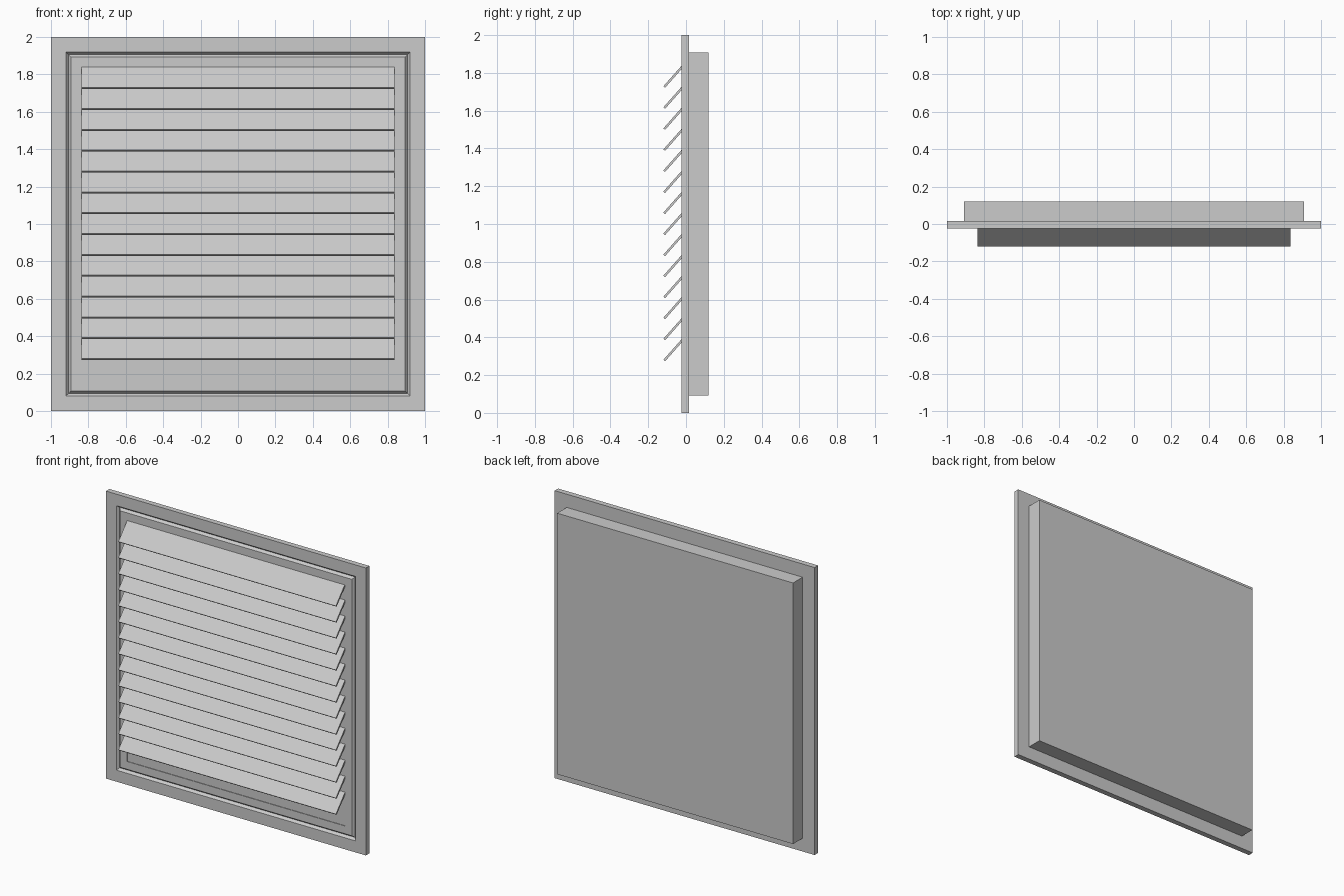
import bpy, bmesh

if "Cube" in bpy.data.objects:
    bpy.data.objects.remove(bpy.data.objects["Cube"])

CENTRE_Z = 1.0


def finish(bm, name):
    bmesh.ops.recalc_face_normals(bm, faces=bm.faces)
    mesh = bpy.data.meshes.new(name)
    bm.to_mesh(mesh)
    bm.free()
    obj = bpy.data.objects.new(name, mesh)
    bpy.context.collection.objects.link(obj)
    return obj


def square_loft(name, profile):
    """Skin concentric squares given as (half size, y), capped at both ends."""
    bm = bmesh.new()
    rings = [[bm.verts.new((sx * h, y, CENTRE_Z + sz * h))
              for sx, sz in ((-1, -1), (1, -1), (1, 1), (-1, 1))]
             for h, y in profile]
    for a, b in zip(rings, rings[1:]):
        for i in range(4):
            j = (i + 1) % 4
            bm.faces.new((a[i], a[j], b[j], b[i]))
    bm.faces.new(rings[0])
    bm.faces.new(rings[-1])
    return finish(bm, name)


def extrude_x(name, profile, half_width):
    """Extrude a (y, z) outline symmetrically along x."""
    bm = bmesh.new()
    face = bm.faces.new([bm.verts.new((-half_width, y, z)) for y, z in profile])
    new = bmesh.ops.extrude_face_region(bm, geom=[face])["geom"]
    bmesh.ops.translate(bm, vec=(2 * half_width, 0, 0),
                        verts=[v for v in new if isinstance(v, bmesh.types.BMVert)])
    return finish(bm, name)


# Front frame: flat plate with a V groove and a very shallow louvre recess
square_loft("front_frame", [
    (1.0, 0.015), (1.0, -0.023),
    (0.92, -0.023), (0.906, -0.006), (0.892, -0.023),
    (0.838, -0.023), (0.838, -0.019),
])

# Back housing: shallow box behind the plate
square_loft("back_housing", [(0.908, 0.0), (0.908, 0.12)])

# Louvre slats: one sloping slat repeated downwards
slats = extrude_x("louvre_slats", [
    (-0.12, 1.729), (-0.111, 1.721), (-0.012, 1.833), (-0.012, 1.851),
], 0.837)
array = slats.modifiers.new("slat_rows", 'ARRAY')
array.count = 14
array.use_relative_offset = False
array.use_constant_offset = True
array.constant_offset_displace = (0, 0, -0.1114)
